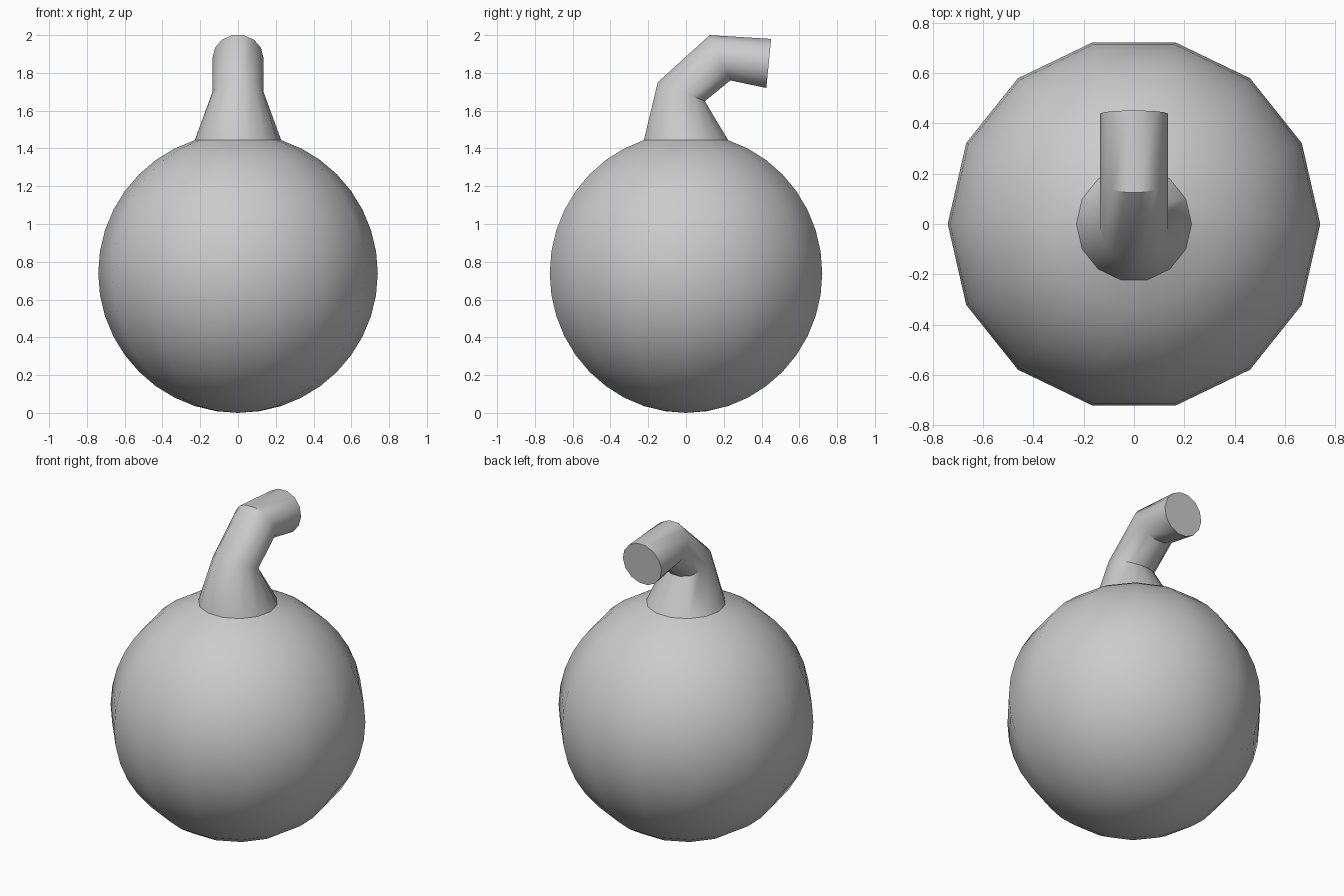
import bpy, bmesh, math

if "Cube" in bpy.data.objects:
    bpy.data.objects.remove(bpy.data.objects["Cube"])

SIDES = 14
RADIUS = 0.74
STEP = math.radians(9)


def make_loft(name, rings, start_pole=None, cap_end=False):
    """Skin a list of rings; each ring is (half_x, centre (y, z), half axis (y, z))."""
    bm = bmesh.new()
    loops = []
    for hx, (cy, cz), (ay, az) in rings:
        loop = []
        for i in range(SIDES):
            a = 2 * math.pi * i / SIDES
            c, s = math.cos(a), math.sin(a)
            loop.append(bm.verts.new((hx * c, cy + ay * s, cz + az * s)))
        loops.append(loop)
    for lo, hi in zip(loops, loops[1:]):
        for i in range(SIDES):
            j = (i + 1) % SIDES
            bm.faces.new((lo[i], lo[j], hi[j], hi[i]))
    if start_pole:
        pole = bm.verts.new(start_pole)
        for i in range(SIDES):
            bm.faces.new((pole, loops[0][(i + 1) % SIDES], loops[0][i]))
    if cap_end:
        bm.faces.new(loops[-1])
    mesh = bpy.data.meshes.new(name)
    bm.to_mesh(mesh)
    bm.free()
    obj = bpy.data.objects.new(name, mesh)
    bpy.context.collection.objects.link(obj)
    return obj


# Round body, open at the top where the neck starts
body_rings = []
for k in range(1, 19):
    r = RADIUS * math.sin(k * STEP)
    body_rings.append((r, (0, RADIUS - RADIUS * math.cos(k * STEP)), (r, 0)))
body_rings = [(r, (0, c[1]), ax) for r, c, ax in body_rings]
body = make_loft("round_body", body_rings, start_pole=(0, 0, 0))

# Tapered neck and bent, mitred spout with a closed end
neck_base = body_rings[-1]
spout_rings = [
    neck_base,
    (0.135, (-0.025, 1.70), (-0.128, 0.051)),
    (0.135, (0.18, 1.88), (-0.056, 0.123)),
    (0.135, (0.438, 1.85), (0.013, 0.133)),
]
# Keep every ring running the same way round: half axis points to the inner side
spout_rings = [
    (hx, c, (-ay, -az)) if k in (1, 2, 3) else (hx, c, (ay, az))
    for k, (hx, c, (ay, az)) in enumerate(spout_rings)
]
spout = make_loft("bent_neck", spout_rings, cap_end=True)

# One continuous surface with smooth sides and sharp joints
bpy.ops.object.select_all(action='DESELECT')
for o in (body, spout):
    o.select_set(True)
bpy.context.view_layer.objects.active = body
bpy.ops.object.shade_smooth_by_angle(angle=math.radians(40))
